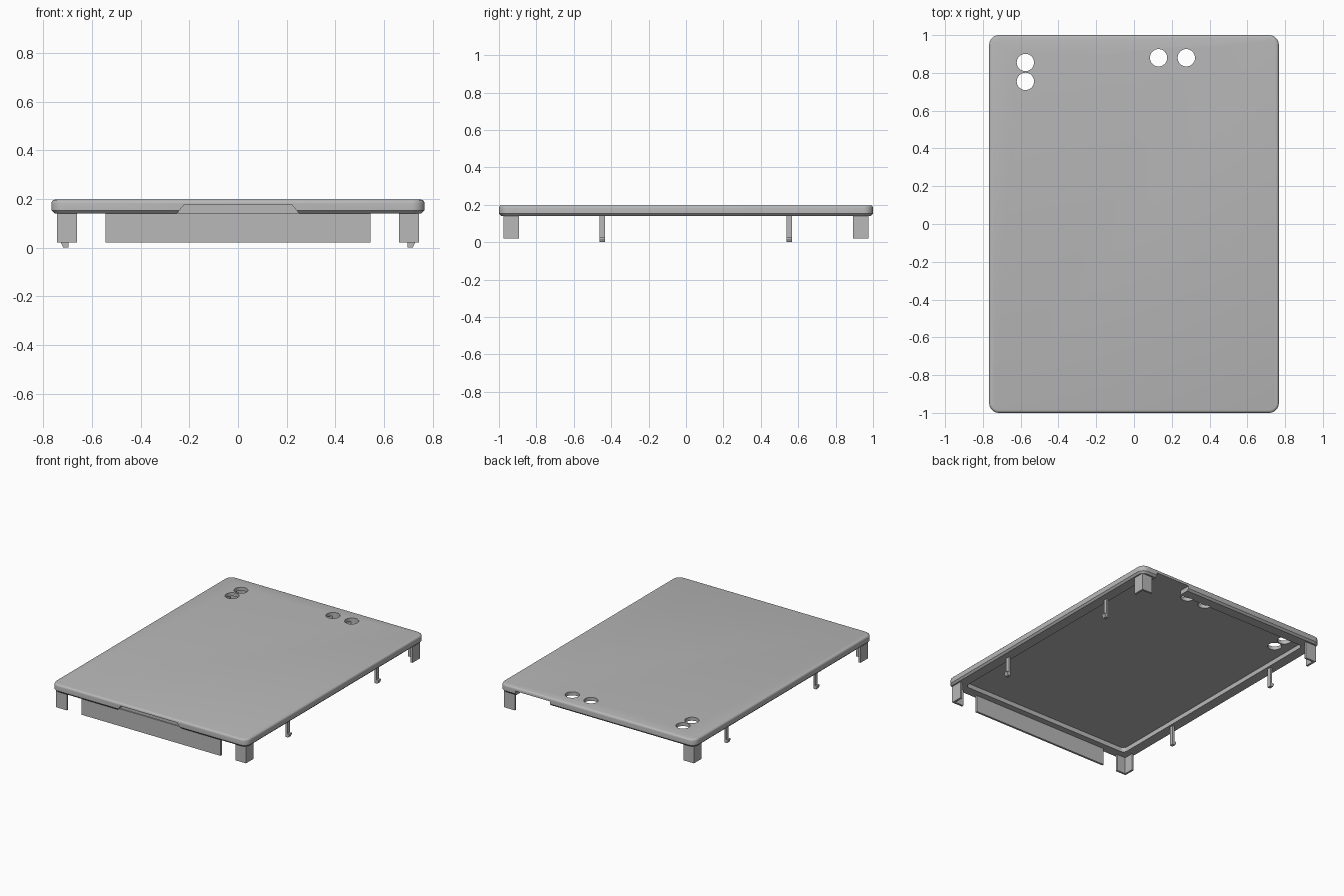
import bpy, bmesh
from math import cos, sin, pi, radians
from mathutils import Vector

if "Cube" in bpy.data.objects:
    bpy.data.objects.remove(bpy.data.objects["Cube"])

grey = bpy.data.materials.new("plain_grey")
grey.use_nodes = True
COLOUR = (0.48, 0.48, 0.48, 1)
grey.diffuse_color = COLOUR
grey.node_tree.nodes["Principled BSDF"].inputs["Base Color"].default_value = COLOUR

HALF_X, HALF_Y = 0.767, 1.0
RIM_Z, ROOF_Z, TOP_Z = 0.14, 0.172, 0.197
FOOT_Z = 0.02


def finish(name, bm):
    bmesh.ops.recalc_face_normals(bm, faces=bm.faces)
    mesh = bpy.data.meshes.new(name)
    bm.to_mesh(mesh)
    bm.free()
    mesh.materials.append(grey)
    ob = bpy.data.objects.new(name, mesh)
    bpy.context.collection.objects.link(ob)
    return ob


def prism(name, outline, offset):
    """Extrude a closed outline of 3D points along an offset."""
    bm = bmesh.new()
    face = bm.faces.new([bm.verts.new(p) for p in outline])
    new = bmesh.ops.extrude_face_region(bm, geom=[face])["geom"]
    verts = [g for g in new if isinstance(g, bmesh.types.BMVert)]
    bmesh.ops.translate(bm, verts=verts, vec=Vector(offset))
    return finish(name, bm)


def rounded_ring(bm, inset, z, radius):
    ring = []
    for i, (sx, sy) in enumerate([(1, 1), (-1, 1), (-1, -1), (1, -1)]):
        cx, cy = HALF_X - inset - radius, HALF_Y - inset - radius
        for k in range(9):
            a = (i + k / 8) * pi / 2
            ring.append(bm.verts.new((sx * cx + radius * cos(a), sy * cy + radius * sin(a), z)))
    return ring


# Lid: recess roof, wide flat rim, softened outer edge, flat top
sections = [(0.085, ROOF_Z, 0.03), (0.085, RIM_Z, 0.03), (0.013, RIM_Z, 0.04)]
sections += [(0, RIM_Z + 0.013, 0.053), (0, TOP_Z - 0.014, 0.053)]
for step in (1, 2, 3):
    a = step * pi / 6
    inset = 0.014 * (1 - cos(a))
    sections.append((inset, TOP_Z - 0.014 + 0.014 * sin(a), 0.053 - inset))
bm = bmesh.new()
rings = [rounded_ring(bm, *s) for s in sections]
for low, high in zip(rings, rings[1:]):
    for i in range(len(low)):
        j = (i + 1) % len(low)
        bm.faces.new((low[i], low[j], high[j], high[i]))
bm.faces.new(rings[0])
bm.faces.new(rings[-1])
lid = finish("lid", bm)

# Cutters: round holes, front finger notch, rear cable notch
cutters = []
for x, y in [(-0.575, 0.855), (-0.575, 0.755), (0.13, 0.88), (0.277, 0.88)]:
    circle = [(x + 0.046 * cos(k * pi / 16), y + 0.046 * sin(k * pi / 16), 0.1) for k in range(32)]
    cutters.append(prism("hole_cutter", circle, (0, 0, 0.2)))
notch = [(-0.26, -1.05, 0.13), (0.26, -1.05, 0.13), (0.22, -1.05, 0.178), (-0.22, -1.05, 0.178)]
cutters.append(prism("front_notch_cutter", notch, (0, 0.082, 0)))
notch = [(0.37, 0.9, 0.1), (0.64, 0.9, 0.1), (0.64, 0.9, ROOF_Z), (0.37, 0.9, ROOF_Z)]
cutters.append(prism("rear_notch_cutter", notch, (0, 0.2, 0)))

bpy.context.view_layer.objects.active = lid
for cutter in cutters:
    cutter.hide_render = True
    mod = lid.modifiers.new("cut", "BOOLEAN")
    mod.operation, mod.solver, mod.object = "DIFFERENCE", "EXACT", cutter
    bpy.ops.object.modifier_apply(modifier=mod.name)
    bpy.data.objects.remove(cutter)

bpy.ops.object.select_all(action="DESELECT")
lid.select_set(True)
bpy.ops.object.shade_smooth_by_angle(angle=radians(32))

# Angled corner legs, open towards the middle
X_OUT, Y_OUT, ARM, WALL = 0.745, 0.975, 0.083, 0.015
for sx, side in ((1, "left"), (-1, "right")):
    for sy, end in ((-1, "front"), (1, "back")):
        ell = [(0, 0), (ARM, 0), (ARM, WALL), (WALL, WALL), (WALL, ARM), (0, ARM)]
        outline = [(sx * (X_OUT - u), sy * (Y_OUT - v), FOOT_Z) for u, v in ell]
        prism(f"{end}_{side}_corner_leg", outline, (0, 0, RIM_Z + 0.004 - FOOT_Z))

# Snap clips with a small outward hook
hook = [(0.697, RIM_Z + 0.004), (0.697, 0), (0.718, 0), (0.727, 0.018),
        (0.727, 0.026), (0.711, 0.026), (0.711, RIM_Z + 0.004)]
for sx, side in ((1, "left"), (-1, "right")):
    for y, end in ((-0.448, "front"), (0.552, "back")):
        outline = [(sx * x, y - 0.014, z) for x, z in hook]
        prism(f"{end}_{side}_clip", outline, (0, 0.028, 0))

# Long front panel
panel = [(-0.545, -0.975, FOOT_Z), (0.545, -0.975, FOOT_Z),
         (0.545, -0.975, RIM_Z + 0.002), (-0.545, -0.975, RIM_Z + 0.002)]
prism("front_panel", panel, (0, WALL, 0))
